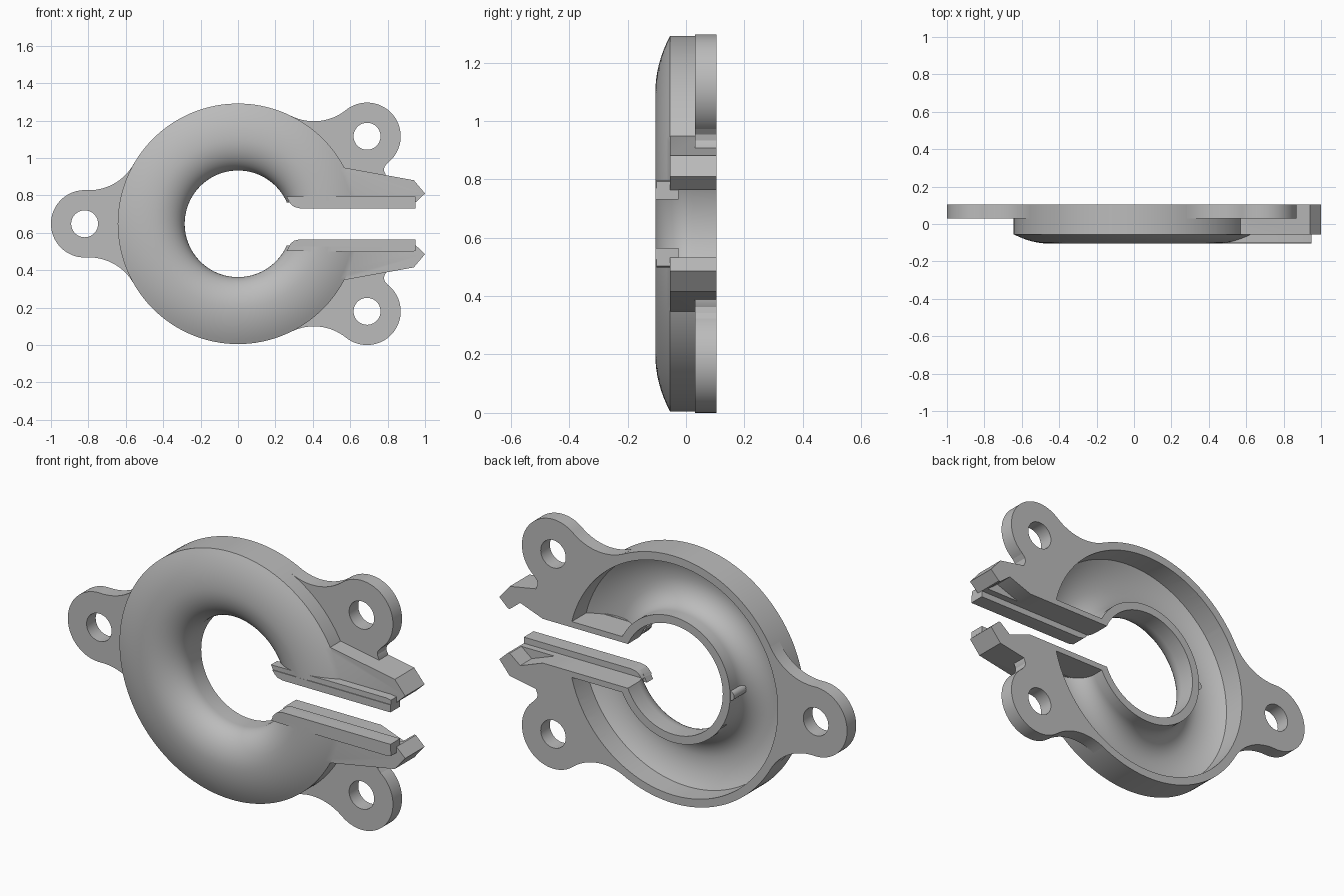
import bpy, bmesh
from math import sin, cos, atan2, acos, pi, tau, hypot

CZ = 0.648            # height of the ring centre
RO, RI = 0.643, 0.285  # ring outer and hole radius
BACK, STEP, FRONT = 0.105, -0.055, -0.105
SLIT = 0.115          # half height of the slit

cube = bpy.data.objects.get("Cube")
if cube:
    bpy.data.objects.remove(cube, do_unlink=True)

grey = bpy.data.materials.new("grey plastic")
grey.use_nodes = True
COLOUR = (0.5, 0.5, 0.5, 1)
grey.diffuse_color = COLOUR
grey.node_tree.nodes["Principled BSDF"].inputs["Base Color"].default_value = COLOUR


def finish(name, bm):
    bmesh.ops.recalc_face_normals(bm, faces=bm.faces)
    mesh = bpy.data.meshes.new(name)
    bm.to_mesh(mesh)
    bm.free()
    mesh.materials.append(grey)
    ob = bpy.data.objects.new(name, mesh)
    bpy.context.scene.collection.objects.link(ob)
    return ob


def prism(name, pts, y0, y1):
    """Extrude an outline (x, height from ring centre) along y."""
    bm = bmesh.new()
    a = [bm.verts.new((x, y0, CZ + h)) for x, h in pts]
    b = [bm.verts.new((x, y1, CZ + h)) for x, h in pts]
    bm.faces.new(a)
    bm.faces.new(b[::-1])
    n = len(pts)
    for i in range(n):
        j = (i + 1) % n
        bm.faces.new((a[i], b[i], b[j], a[j]))
    return finish(name, bm)


def lathe(name, profile, n=128):
    """Turn a closed (radius, y) profile about the ring axis."""
    bm = bmesh.new()
    rings = [[bm.verts.new((r * cos(tau * k / n), y, CZ + r * sin(tau * k / n)))
              for r, y in profile] for k in range(n)]
    m = len(profile)
    for k in range(n):
        p, q = rings[k], rings[(k + 1) % n]
        for i in range(m):
            j = (i + 1) % m
            bm.faces.new((p[i], p[j], q[j], q[i]))
    return finish(name, bm)


def arc(cx, cy, r, a0, a1, n):
    return [(cx + r * cos(a0 + (a1 - a0) * i / n),
             cy + r * sin(a0 + (a1 - a0) * i / n)) for i in range(n + 1)]


def circle(cx, cy, r, n=40):
    return arc(cx, cy, r, 0, tau, n)[:-1]


def box(x0, x1, h0, h1):
    return [(x0, h0), (x1, h0), (x1, h1), (x0, h1)]


def boolean(target, tool, operation):
    mod = target.modifiers.new(tool.name, 'BOOLEAN')
    mod.operation, mod.object, mod.solver = operation, tool, 'EXACT'
    dg = bpy.context.evaluated_depsgraph_get()
    mesh = bpy.data.meshes.new_from_object(target.evaluated_get(dg))
    target.modifiers.clear()
    target.data = mesh
    bpy.data.objects.remove(tool, do_unlink=True)


def add(target, tool):
    boolean(target, tool, 'UNION')


def cut(target, tool):
    boolean(target, tool, 'DIFFERENCE')


# Ring body: rounded front, straight outer wall
crown = 0.45


def front_profile(off):
    """Curved front from hole to outer edge, pushed inward by off."""
    ri, ro = RI + off, RO - off
    pts = [(crown - (crown - ri) * cos(pi / 2 * i / 12),
            0.02 + off * 0.6 - (0.125 - off * 0.4) * sin(pi / 2 * i / 12)) for i in range(13)]
    top = FRONT + off
    for i in range(1, 9):
        t = i / 8
        pts.append((crown + (ro - crown) * t, top + 0.05 * t * t))
    return pts


body = lathe("ring_clamp", front_profile(0) + [(RO, BACK), (RI, BACK)])

# Screw tabs with wide fillets into the ring
TAB_R, FILLET = 0.18, 0.275
tabs = [(-0.82, 0), (0.69, 0.468), (0.69, -0.468)]
for x, h in tabs:
    d, t = hypot(x, h), atan2(h, x)
    a, b = RO + FILLET, TAB_R + FILLET
    phi = acos((d * d + a * a - b * b) / (2 * d * a))
    fx, fy = a * cos(phi), a * sin(phi)
    to_ring = phi + pi
    to_tab = atan2(-fy, d - fx) % tau
    fil = arc(fx, fy, FILLET, to_tab, to_ring, 16)
    edge = to_tab - pi
    outline = arc(d, 0, TAB_R, -edge, edge, 48) + fil[1:]
    outline += [(u, -v) for u, v in fil[::-1]][:-1]
    outline = [(u * cos(t) - v * sin(t), u * sin(t) + v * cos(t)) for u, v in outline]
    add(body, prism("tab", outline, 0.03, BACK))

# Hollow back, leaving thin walls beside the slit
cavity = lathe("cavity", front_profile(0.042) + [(RO - 0.042, 0.2), (RI + 0.042, 0.2)])
cut(cavity, prism("end_walls", box(0.05, 1, -SLIT - 0.03, SLIT + 0.03), -0.3, 0.3))
cut(body, cavity)

# Clasp arms and the webs joining them to the tabs
for s in (1, -1):
    arm = [(0.54, 0.30), (0.57, 0.30), (0.94, 0.233), (1.0, 0.162),
           (0.95, SLIT), (0.605, SLIT)]
    web = [(0.61, 0.2), (0.79, 0.2), (0.79, 0.262), (0.78, 0.285),
           (0.783, 0.305), (0.80, 0.325), (0.7, 0.4), (0.61, 0.28)]
    add(body, prism("web", [(x, s * h) for x, h in web], 0.03, BACK))
    add(body, prism("arm", [(x, s * h) for x, h in arm], STEP, BACK))

# Slit, screw holes and wedge notches
cut(body, prism("slit", box(0.1, 1.2, -SLIT, SLIT), -0.3, 0.3))
for x, h in tabs:
    cut(body, prism("screw_hole", circle(x, h, 0.072), -0.2, 0.3))
for s in (1, -1):
    notch = [(0.94, 0.1), (0.94, SLIT), (0.88, 0.163), (0.75, SLIT), (0.75, 0.1)]
    cut(body, prism("notch", [(x, s * h) for x, h in notch], 0.01, 0.2))

# Front lips that overhang the slit
for s in (1, -1):
    lip = [(0.26, 0.145), (0.28, 0.107), (0.30, 0.09), (0.33, 0.083),
           (0.95, 0.083), (0.95, 0.145), (0.92, 0.15), (0.6, 0.15)]
    rail = [(0.27, 0.122), (0.285, 0.103), (0.30, 0.09), (0.33, 0.083),
            (0.95, 0.083), (0.95, 0.122)]
    add(body, prism("lip", [(x, s * h) for x, h in lip], FRONT + 0.004, -0.05))
    add(body, prism("rail", [(x, s * h) for x, h in rail], FRONT, -0.025))

# Small locating bump on the inner collar
add(body, prism("bump", circle(-0.322, 0, 0.025, 20), 0.0, 0.1))

bpy.context.view_layer.objects.active = body
body.select_set(True)
bpy.ops.object.shade_smooth_by_angle(angle=0.5)
